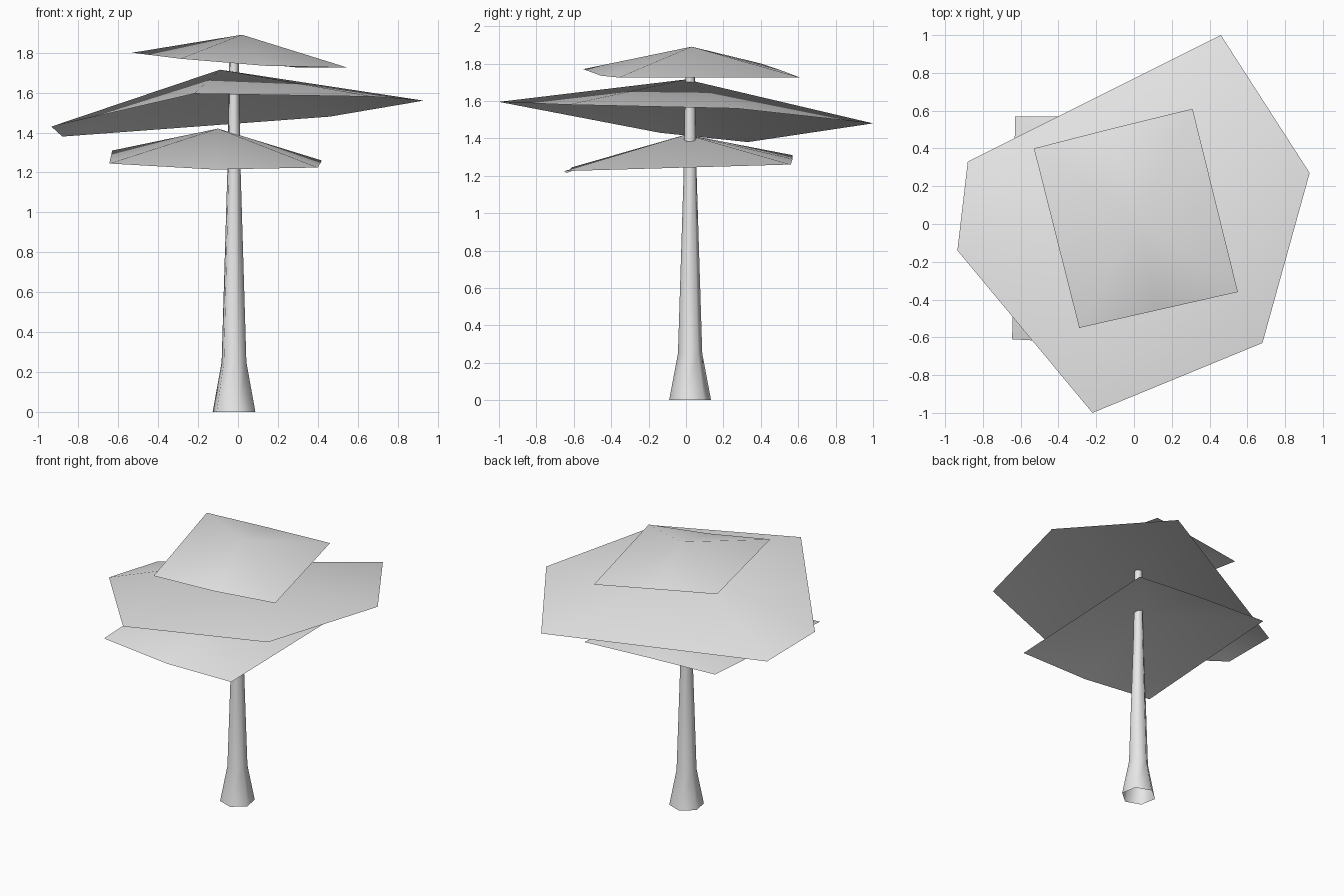
import bpy, bmesh
from math import cos, sin, radians
from mathutils import Vector

cube = bpy.data.objects.get("Cube")
if cube:
    bpy.data.objects.remove(cube, do_unlink=True)

grey = bpy.data.materials.new("light_grey")
grey.use_nodes = True
colour = (0.8, 0.8, 0.8, 1)
grey.diffuse_color = colour
grey.node_tree.nodes["Principled BSDF"].inputs["Base Color"].default_value = colour


def finish(name, bm):
    mesh = bpy.data.meshes.new(name)
    for face in bm.faces:
        face.smooth = True
    bm.to_mesh(mesh)
    bm.free()
    mesh.materials.append(grey)
    bpy.context.collection.objects.link(bpy.data.objects.new(name, mesh))


def canopy(name, apex, rim):
    """Open leaf sheet: a fan from the apex to a counter-clockwise rim."""
    bm = bmesh.new()
    top = bm.verts.new(apex)
    ring = [bm.verts.new(p) for p in rim]
    for a, b in zip(ring, ring[1:] + ring[:1]):
        bm.faces.new((top, a, b))
    finish(name, bm)


def trunk(name, centre, profile, sides=6, turn=40):
    """Open tapering tube through (radius, height) rings."""
    bm = bmesh.new()
    rings = []
    for radius, z in profile:
        angles = [radians(turn + 360 * i / sides) for i in range(sides)]
        rings.append([bm.verts.new(centre + Vector((radius * cos(a), radius * sin(a), z)))
                      for a in angles])
    for low, high in zip(rings, rings[1:]):
        for i in range(sides):
            j = (i + 1) % sides
            bm.faces.new((low[i], low[j], high[j], high[i]))
    finish(name, bm)


# Flared trunk
trunk("trunk", Vector((-0.02, 0.022, 0)),
      [(0.114, 0), (0.066, 0.25), (0.035, 1.22), (0.024, 1.84)])

# Three tilted leaf layers
canopy("lower_canopy", (-0.1, 0, 1.42),
       [(-0.63, 0.57, 1.31), (-0.645, -0.61, 1.245), (-0.12, -0.64, 1.215),
        (0.4, -0.65, 1.225), (0.42, 0.56, 1.26), (-0.1, 0.57, 1.29)])
canopy("middle_canopy", (-0.09, 0, 1.715),
       [(0.46, 1.0, 1.48), (-0.88, 0.33, 1.38), (-0.935, -0.14, 1.43),
        (-0.22, -1.0, 1.595), (0.68, -0.63, 1.58), (0.93, 0.27, 1.56)])
canopy("upper_canopy", (0.02, 0.03, 1.89),
       [(0.31, 0.61, 1.725), (-0.12, 0.505, 1.765), (-0.53, 0.4, 1.8),
        (-0.29, -0.55, 1.77), (0.13, -0.455, 1.735), (0.55, -0.36, 1.725)])
